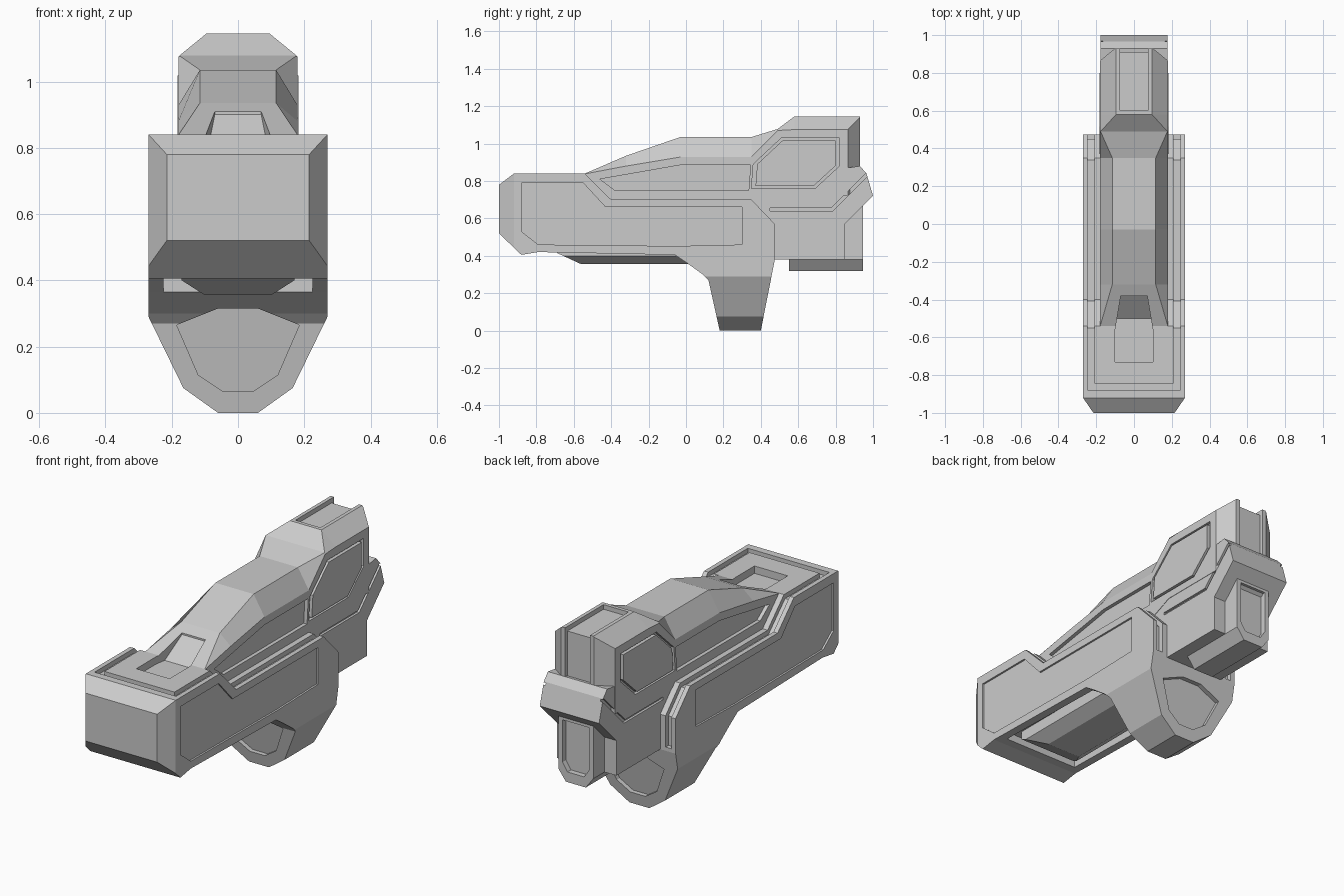
import bpy, bmesh
from mathutils import Vector

if "Cube" in bpy.data.objects:
    bpy.data.objects.remove(bpy.data.objects["Cube"])


def finish(name, bm):
    bmesh.ops.recalc_face_normals(bm, faces=bm.faces)
    me = bpy.data.meshes.new(name)
    bm.to_mesh(me)
    bm.free()
    ob = bpy.data.objects.new(name, me)
    bpy.context.collection.objects.link(ob)
    return ob


def loft(name, rings):
    bm = bmesh.new()
    vs = [[bm.verts.new(p) for p in r] for r in rings]
    n = len(vs[0])
    for a, b in zip(vs, vs[1:]):
        for i in range(n):
            j = (i + 1) % n
            bm.faces.new((a[i], a[j], b[j], b[i]))
    bm.faces.new(vs[0])
    bm.faces.new(vs[-1])
    return finish(name, bm)


def prism(name, pts, a, b, axis='X'):
    place = {'X': lambda p, d: (d, p[0], p[1]),
             'Y': lambda p, d: (p[0], d, p[1]),
             'Z': lambda p, d: (p[0], p[1], d)}[axis]
    return loft(name, [[place(p, d) for p in pts] for d in (a, b)])


def box(name, x0, x1, y0, y1, z0, z1):
    return prism(name, [(y0, z0), (y1, z0), (y1, z1), (y0, z1)], x0, x1)


def clip(ob, point, normal):
    # slice off the left and right corners with mirrored planes
    for s in (1, -1):
        bm = bmesh.new()
        bm.from_mesh(ob.data)
        r = bmesh.ops.bisect_plane(
            bm, geom=bm.verts[:] + bm.edges[:] + bm.faces[:], dist=1e-5,
            plane_co=Vector((point[0] * s, point[1], point[2])),
            plane_no=Vector((normal[0] * s, normal[1], normal[2])), clear_outer=True)
        edges = [e for e in r['geom_cut'] if isinstance(e, bmesh.types.BMEdge)]
        bmesh.ops.edgenet_fill(bm, edges=edges)
        bmesh.ops.recalc_face_normals(bm, faces=bm.faces)
        bm.to_mesh(ob.data)
        bm.free()


def cut(ob, cutter):
    m = ob.modifiers.new("cut", 'BOOLEAN')
    m.operation, m.solver, m.object = 'DIFFERENCE', 'EXACT', cutter
    bpy.context.view_layer.objects.active = ob
    bpy.ops.object.modifier_apply(modifier="cut")
    bpy.data.objects.remove(cutter)


def cut_sides(ob, pts, a, b):
    for s in (1, -1):
        cut(ob, prism("cutter", pts, a * s, b * s))


def inset_pts(pts, k):
    cy = sum(p[0] for p in pts) / len(pts)
    cz = sum(p[1] for p in pts) / len(pts)
    return [(cy + (y - cy) * k, cz + (z - cz) * k) for y, z in pts]


def top_pocket():
    c = prism("cutter", [(-.73, .80), (-.50, .80), (-.38, .90), (-.38, 1.1), (-.73, 1.1)], -.1, .1)
    clip(c, (.1, -.56, 0), (.18, .03, 0))
    return c


# outer shell with the lower foot
shell = prism("outer_shell", [
    (-1, .78), (-.92, .84), (-.54, .84), (-.40, .70), (.35, .70), (.475, .57), (.475, .38),
    (.40, 0), (.18, 0), (.12, .27), (.09, .30), (0, .365), (-.06, .405), (-.79, .42),
    (-.88, .405), (-1, .52)], -.27, .27)
clip(shell, (.27, -.92, 0), (.08, -.055, 0))
clip(shell, (.27, 0, .29), (.215, 0, -.105))
clip(shell, (.165, 0, .075), (.075, 0, -.105))

# groove inside the shell rim, and front cross groove
cut_sides(shell, [(-.88, .815), (-.55, .815), (-.408, .675), (.34, .675), (.45, .56),
                  (.45, .40), (.6, .40), (.6, .9), (-.88, .9)], .21, .245)
cut(shell, box("cutter", -.22, .22, -.88, -.845, .815, .9))

# shallow side panels
cut_sides(shell, [(-.88, .79), (-.55, .79), (-.43, .66), (.30, .66), (.30, .46),
                  (-.05, .452), (-.79, .46), (-.88, .53)], .26, .3)

# underside cavity and recessed foot panels front and back
cut(shell, box("cutter", -.225, .225, -.74, 0, .3, .46))
half = [(.06, .315), (.185, .265), (.12, .115), (.045, .065)]
panel = half + [(-x, z) for x, z in reversed(half)]
front_y = lambda z: .18 - .222 * z
back_y = lambda z: .40 + .197 * z
cut(shell, loft("cutter", [[(x, front_y(z) + d, z) for x, z in panel] for d in (-.2, .025)]))
cut(shell, loft("cutter", [[(x, back_y(z) + d, z) for x, z in panel] for d in (-.025, .2)]))
cut(shell, top_pocket())

# underside tray
tray = prism("underside_tray", [(-.69, .415), (-.56, .355), (.05, .355), (.1, .5), (-.69, .5)],
             -.17, .17)
clip(tray, (.17, 0, .40), (.045, 0, -.07))

# upper hull: station y, top half width, top z, shoulder z, bottom z
stations = [(-.54, .179, .84, .838, .6), (-.32, .115, .935, .88, .6), (-.03, .115, 1.035, .928, .66),
            (.35, .115, 1.035, .928, .66), (.49, .177, 1.078, 1.07, .72),
            (.58, .095, 1.145, 1.075, .72), (.93, .095, 1.145, 1.075, .72)]
hull = loft("upper_hull", [[(-w, y, t), (w, y, t), (.18, y, s), (.18, y, b), (-.18, y, b), (-.18, y, s)]
                           for y, w, t, s, b in stations])
clip(hull, (.18, .865, 0), (.065, .08, 0))
cut(hull, top_pocket())

# long side recess, rear hexagon recess with raised pad
cut_sides(hull, [(-.46, .81), (-.03, .885), (.345, .885), (.335, .75), (-.38, .75)], .16, .3)
hexagon = [(.35, .76), (.36, .89), (.51, 1.03), (.82, 1.03), (.82, .88), (.69, .76)]
cut_sides(hull, hexagon, .162, .3)
for s, side in ((1, "right"), (-1, "left")):
    prism("side_pad_" + side, inset_pts(hexagon, .91), .12 * s, .183 * s)

# channel over the top and down the rear of the hull
cut(hull, box("cutter", -.075, .075, .6, 1, 1.12, 1.3))
cut(hull, box("cutter", -.075, .075, .91, 1, .8, 1.3))

# rear housing with bent side groove
housing = prism("rear_housing", [(.3, .74), (.84, .74), (.86, .87), (.93, .88), (.965, .84), (1, .72),
                                 (.85, .57), (.85, .38), (.3, .38)], -.178, .178)
cut_sides(housing, [(.45, .655), (.775, .655), (.96, .84), (.975, .83), (.785, .64), (.45, .64)], .165, .3)

# rear barrel with recessed end panel
barrel = box("rear_barrel", -.105, .105, .55, .945, .32, .72)
clip(barrel, (.105, 0, .38), (.06, 0, -.045))
cut(barrel, prism("cutter", [(-.08, .42), (-.05, .375), (.05, .375), (.08, .42), (.08, .65), (-.08, .65)],
                  .915, 1.1, 'Y'))
